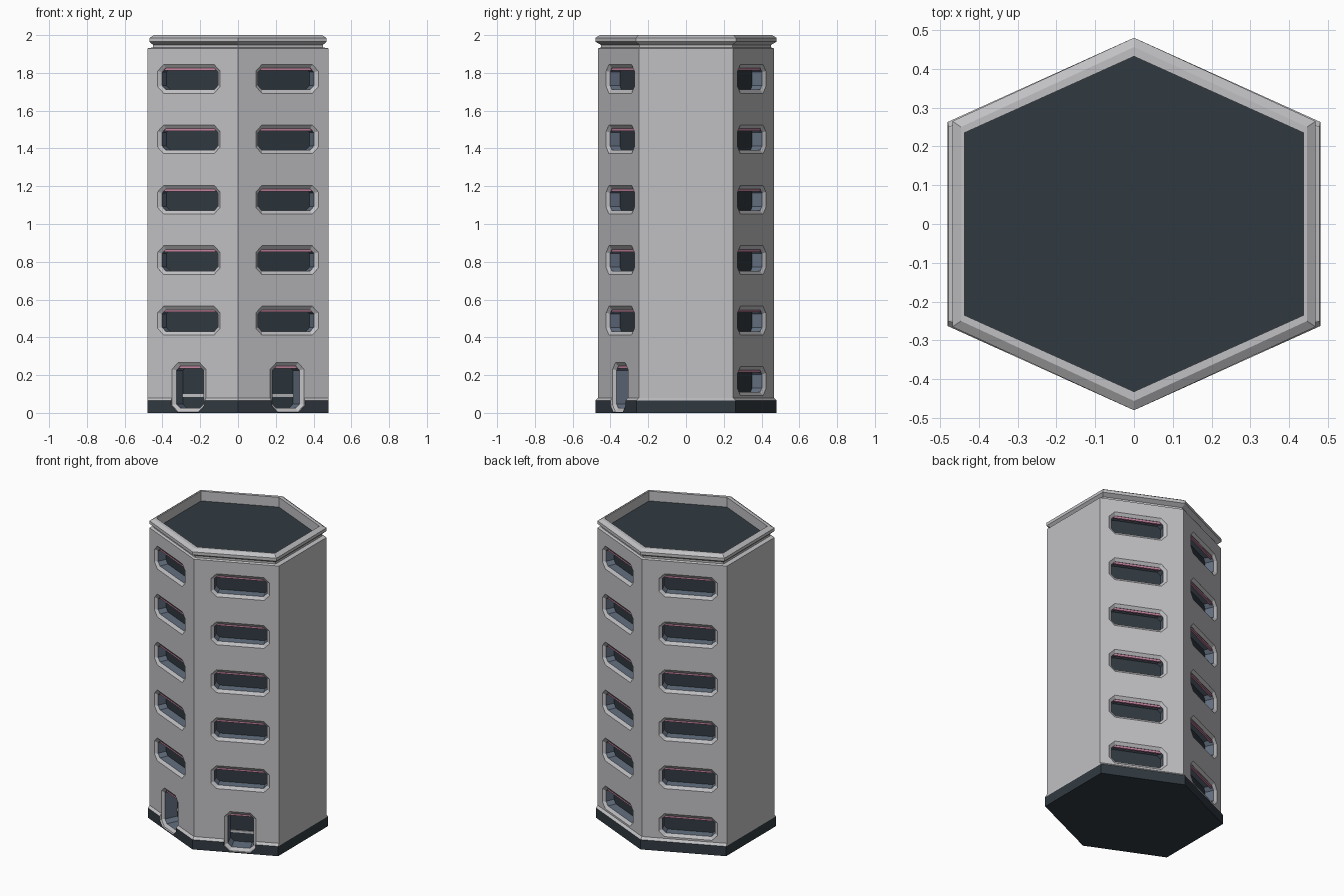
import bpy
import bmesh
from mathutils import Vector

cube = bpy.data.objects.get("Cube")
if cube:
    bpy.data.objects.remove(cube, do_unlink=True)


def material(name, rgb):
    m = bpy.data.materials.new(name)
    m.use_nodes = True
    m.diffuse_color = (*rgb, 1)
    m.node_tree.nodes["Principled BSDF"].inputs["Base Color"].default_value = (*rgb, 1)
    return m


MATS = [material("concrete_grey", (0.53, 0.53, 0.55)),
        material("dark_slate", (0.03, 0.042, 0.053)),
        material("blue_grey", (0.125, 0.16, 0.215)),
        material("dusty_pink", (0.56, 0.24, 0.36))]
GREY, DARK, BLUE, PINK = range(4)


def make_object(name, bm):
    bmesh.ops.recalc_face_normals(bm, faces=bm.faces)
    mesh = bpy.data.meshes.new(name)
    bm.to_mesh(mesh)
    bm.free()
    for m in MATS:
        mesh.materials.append(m)
    obj = bpy.data.objects.new(name, mesh)
    bpy.context.collection.objects.link(obj)
    return obj


def loft(bm, rings, mats, start_mat, end_mat):
    """Closed solid through matching rings, one material per band."""
    loops = [[bm.verts.new(p) for p in ring] for ring in rings]
    n = len(loops[0])
    for a, b, m in zip(loops, loops[1:], mats):
        for i in range(n):
            j = (i + 1) % n
            bm.faces.new((a[i], a[j], b[j], b[i])).material_index = m
    bm.faces.new(loops[0]).material_index = start_mat
    bm.faces.new(loops[-1]).material_index = end_mat


def hexagon(side, corner, apex, z):
    return [(0, -apex, z), (side, -corner, z), (side, corner, z),
            (0, apex, z), (-side, corner, z), (-side, -corner, z)]


# Tower: plinth, shaft, neck, cornice, parapet and sunken roof
tower_rings = [
    hexagon(0.48, 0.263, 0.48, 0),
    hexagon(0.48, 0.263, 0.48, 0.065),
    hexagon(0.478, 0.25, 0.465, 0.08),
    hexagon(0.478, 0.25, 0.465, 1.93),
    hexagon(0.45, 0.245, 0.45, 1.935),
    hexagon(0.45, 0.245, 0.45, 1.948),
    hexagon(0.468, 0.265, 0.48, 1.965),
    hexagon(0.468, 0.265, 0.48, 1.985),
    hexagon(0.446, 0.25, 0.456, 2.0),
    hexagon(0.437, 0.235, 0.432, 2.0),
    hexagon(0.437, 0.235, 0.432, 1.935)]
bm = bmesh.new()
loft(bm, tower_rings, [DARK] + [GREY] * 9, DARK, DARK)
tower = make_object("tower", bm)


class Wall:
    """Local frame on one slanted wall: u along, n outward, z up."""

    def __init__(self, sx, sy):
        self.along = Vector((sx * 0.478, -sy * 0.215, 0)).normalized()
        self.out = Vector((sx * 0.215, sy * 0.478, 0)).normalized()
        self.mid = Vector((sx * 0.26, sy * (0.465 - 0.26 * 0.45), 0))

    def point(self, u, n, z):
        return self.mid + self.along * u + self.out * n + Vector((0, 0, z))

    def octagon(self, half, low, high, cut, n):
        uz = [(-half + cut, low), (half - cut, low), (half, low + cut), (half, high - cut),
              (half - cut, high), (-half + cut, high), (-half, high - cut), (-half, low + cut)]
        return [self.point(u, n, z) for u, z in uz]


def add_opening(cutters, strips, wall, half, low, high, depth):
    rim = 0.019
    inner = (half - rim, low + rim, high - rim, 0.022)
    outer = (half, low, high, 0.035)
    # Chamfered rim, deep reveal and dark pane
    loft(cutters, [wall.octagon(*outer, 0.04), wall.octagon(*outer, 0),
                   wall.octagon(*inner, -0.014), wall.octagon(*inner, -depth)],
         [GREY, GREY, BLUE], GREY, DARK)
    # Pink strip under the head of the opening
    w, top = half - rim - 0.014, high - rim + 0.002
    rings = [[wall.point(-w, n, top - 0.015), wall.point(w, n, top - 0.015),
              wall.point(w, n, top), wall.point(-w, n, top)] for n in (-0.016, -0.03)]
    loft(strips, rings, [PINK], PINK, PINK)


cutters, strips, sills = bmesh.new(), bmesh.new(), bmesh.new()
for sx in (-1, 1):
    for sy in (-1, 1):
        wall = Wall(sx, sy)
        for floor in range(6):
            if floor == 0 and sy < 0:
                # Entrance with a kick rail across the door
                add_opening(cutters, strips, wall, 0.098, 0.006, 0.266, 0.1)
                rings = [[wall.point(-0.078, n, 0.085), wall.point(0.078, n, 0.085),
                          wall.point(0.078, n, 0.1), wall.point(-0.078, n, 0.1)]
                         for n in (-0.094, -0.101)]
                loft(sills, rings, [GREY], GREY, GREY)
            else:
                low = 0.092 + floor * 0.32
                add_opening(cutters, strips, wall, 0.181, low, low + 0.153, 0.07)

cutter = make_object("opening_cutter", cutters)
cutter.hide_render = True
make_object("window_head_strips", strips)
make_object("door_kick_rails", sills)

# Cut every opening into the tower
cut = tower.modifiers.new("openings", 'BOOLEAN')
cut.operation = 'DIFFERENCE'
cut.solver = 'EXACT'
cut.object = cutter
bpy.context.view_layer.objects.active = tower
bpy.ops.object.modifier_apply(modifier=cut.name)
bpy.data.objects.remove(cutter, do_unlink=True)
